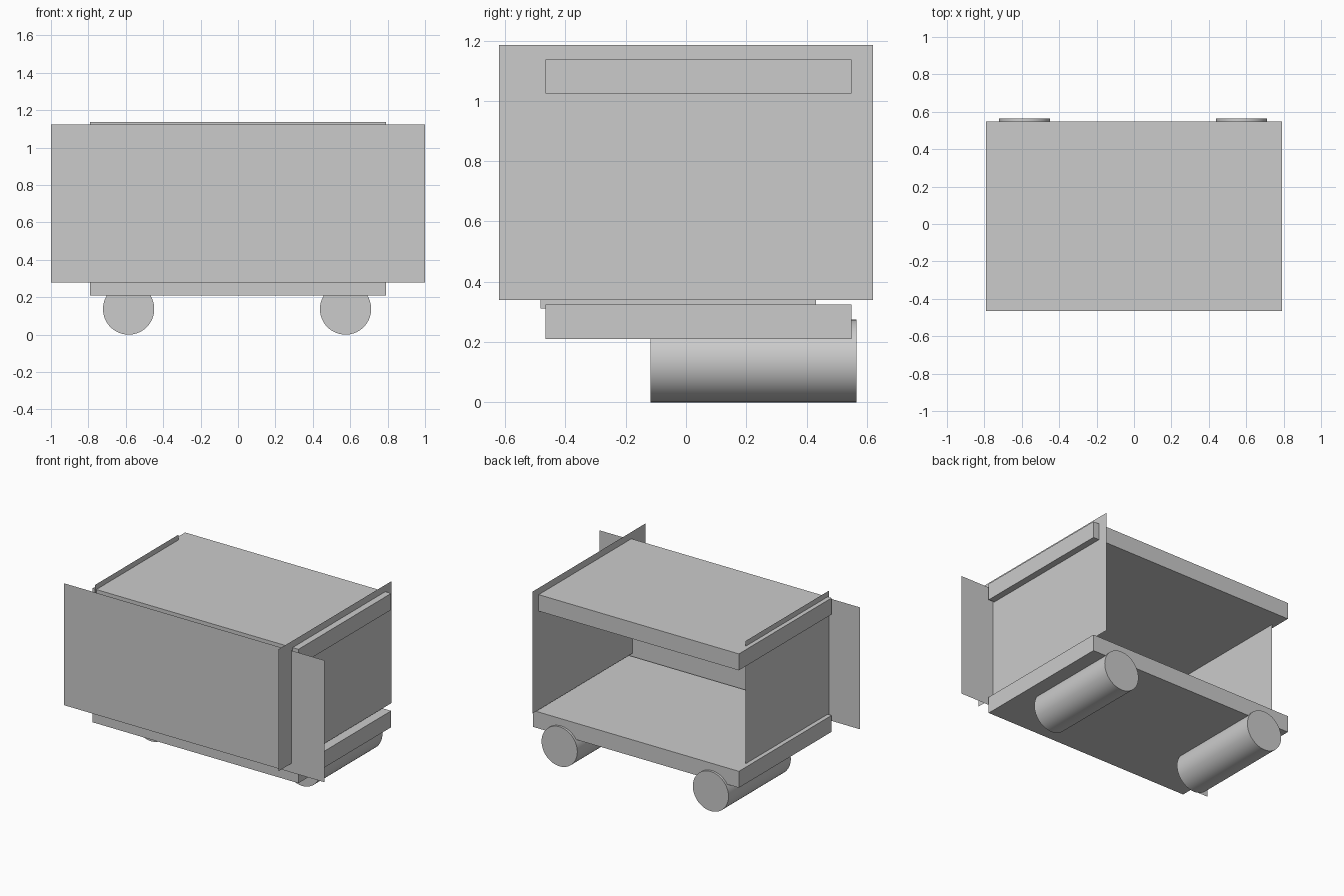
import bpy
import math

if "Cube" in bpy.data.objects:
    bpy.data.objects.remove(bpy.data.objects["Cube"])


def mesh_object(name, verts, faces):
    mesh = bpy.data.meshes.new(name)
    mesh.from_pydata(verts, [], faces)
    obj = bpy.data.objects.new(name, mesh)
    bpy.context.collection.objects.link(obj)
    return obj


def slab(name, x, y, z):
    bpy.ops.mesh.primitive_cube_add(size=1, location=[sum(r) / 2 for r in (x, y, z)])
    obj = bpy.context.object
    obj.name = name
    obj.scale = [r[1] - r[0] for r in (x, y, z)]
    bpy.ops.object.transform_apply(location=False, rotation=False, scale=True)


def side_panel(name, x, y, z):
    mesh_object(name, [(x, y[0], z[0]), (x, y[1], z[0]), (x, y[1], z[1]), (x, y[0], z[1])],
                [(0, 1, 2, 3)])


def roller(name, x, y0, y1, radius):
    bpy.ops.mesh.primitive_cylinder_add(vertices=64, radius=radius, depth=y1 - y0,
                                        location=(x, (y0 + y1) / 2, radius),
                                        rotation=(math.pi / 2, 0, 0))
    bpy.context.object.name = name
    bpy.ops.object.shade_smooth_by_angle()


# Top and bottom boards
for name, z in (("bottom_board", (0.21, 0.324)), ("top_board", (1.024, 1.138))):
    slab(name, (-0.79, 0.79), (-0.466, 0.549), z)

# Paper-thin side panels
side_panel("right_panel", 0.745, (-0.62, 0.62), (0.34, 1.185))
side_panel("left_panel", -0.76, (-0.482, 0.432), (0.311, 1.175))

# Paper-thin front panel
mesh_object("front_panel", [(-1, -0.48, 0.278), (1, -0.48, 0.278), (1, -0.48, 1.123), (-1, -0.48, 1.123)],
            [(0, 1, 2, 3)])

# Rollers under the bottom board
roller("left_roller", -0.585, -0.117, 0.565, 0.137)
roller("right_roller", 0.575, -0.117, 0.565, 0.137)
